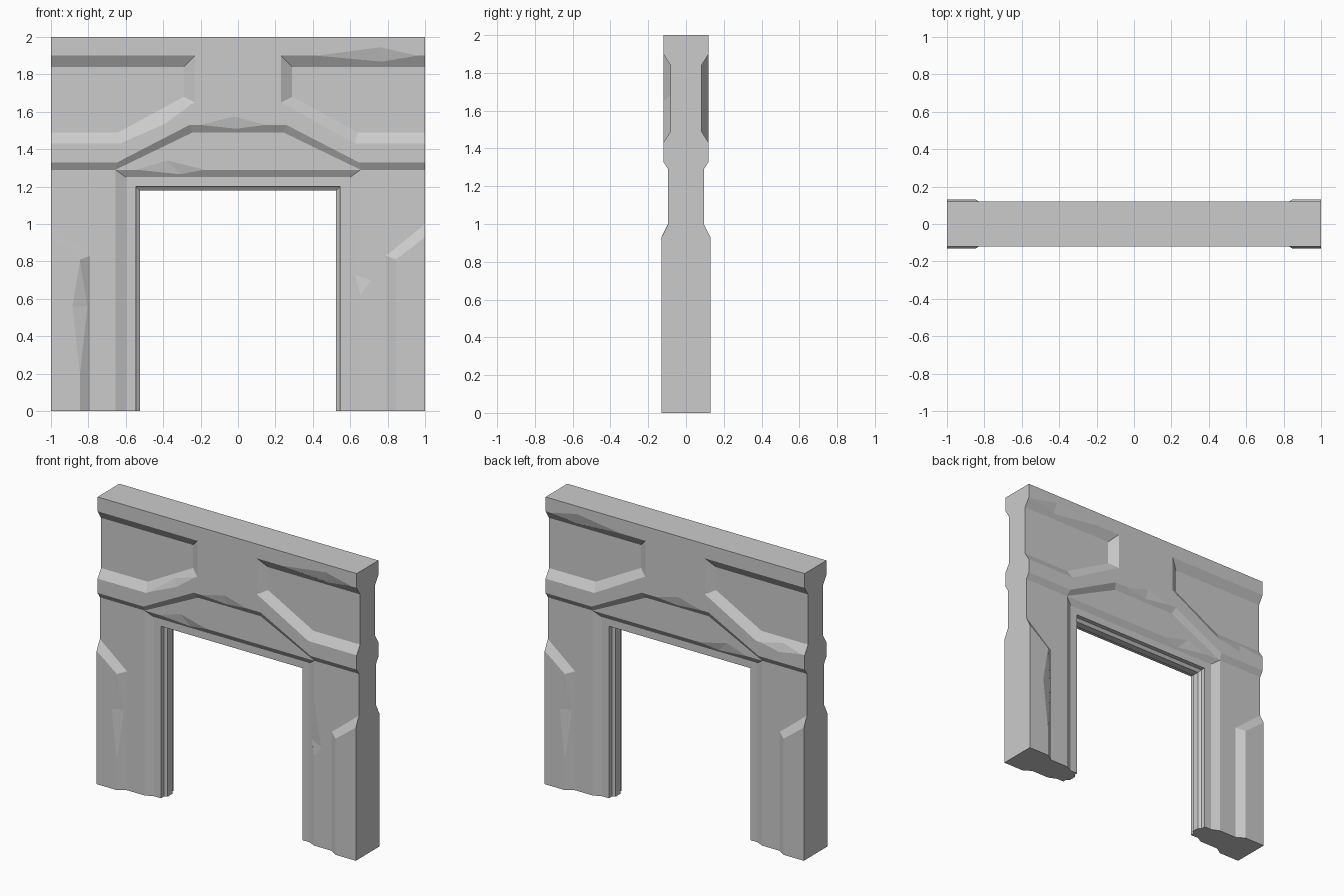
import bpy, bmesh

if "Cube" in bpy.data.objects:
    bpy.data.objects.remove(bpy.data.objects["Cube"])

def new_object(name, bm):
    bmesh.ops.recalc_face_normals(bm, faces=bm.faces)
    me = bpy.data.meshes.new(name)
    bm.to_mesh(me)
    bm.free()
    ob = bpy.data.objects.new(name, me)
    bpy.context.collection.objects.link(ob)
    return ob

def loft(name, rings, sx=1, sy=1):
    """Solid through (y, [(x, z), ...]) outlines of equal length."""
    bm = bmesh.new()
    rows = [[bm.verts.new((x * sx, y * sy, z)) for x, z in pts] for y, pts in rings]
    for a, b in zip(rows, rows[1:]):
        for i in range(len(a)):
            j = (i + 1) % len(a)
            bm.faces.new((a[i], a[j], b[j], b[i]))
    bm.faces.new(rows[0])
    bm.faces.new(rows[-1])
    return new_object(name, bm)

def both_sides(half_rings):
    """Rings given from the centre outward, repeated for front and back."""
    return [(-y, p) for y, p in reversed(half_rings)] + half_rings

def sym(half):
    return half + [(-x, z) for x, z in reversed(half)]

def portal(x, z, top=1.6):
    return sym([(x, z), (x, -0.1), (1.1, -0.1), (1.1, top)])

def combine(target, other, op):
    m = target.modifiers.new(op, 'BOOLEAN')
    m.operation, m.solver, m.object = op, 'EXACT', other
    bpy.context.view_layer.objects.active = target
    bpy.ops.object.modifier_apply(modifier=m.name)
    bpy.data.objects.remove(other)

# Door frame with its thin inner stop
gate = loft("stone_gateway", both_sides([
    (0.025, portal(0.525, 1.18)), (0.04, portal(0.545, 1.2)), (0.07, portal(0.545, 1.2))]))

# Jambs and lintel, chamfered down to the frame
jambs = loft("jambs", both_sides([(0.07, portal(0.6, 1.25)), (0.095, portal(0.655, 1.29))]))
combine(gate, jambs, 'UNION')

# Header with angled lower edge
low = sym([(1.1, 2.1), (1.1, 1.29), (0.655, 1.29), (0.242, 1.49)])
high = sym([(1.1, 2.1), (1.1, 1.33), (0.645, 1.33), (0.258, 1.53)])
combine(gate, loft("header", both_sides([(0.095, low), (0.12, high)])), 'UNION')

# Plinth blocks at the outer feet
foot_low = [(0.79, -0.1), (0.79, 0.83), (1.1, 1.08), (1.1, -0.1)]
foot_high = [(0.845, -0.1), (0.845, 0.81), (1.1, 1.007), (1.1, -0.1)]
for sx in (1, -1):
    foot = loft("plinth_block", both_sides([(0.095, foot_low), (0.13, foot_high)]), sx)
    combine(gate, foot, 'UNION')

# Recessed header panels
rim = [(1.1, 1.9), (0.23, 1.9), (0.23, 1.65), (0.625, 1.43), (1.1, 1.43)]
bed = [(1.1, 1.84), (0.29, 1.84), (0.29, 1.68), (0.64, 1.49), (1.1, 1.49)]
for sx in (1, -1):
    for sy in (1, -1):
        pocket = loft("panel_cutter", [(0.082, bed), (0.12, rim), (0.2, rim)], sx, sy)
        combine(gate, pocket, 'DIFFERENCE')

# Trim flush at ends, top and floor
bm = bmesh.new()
bmesh.ops.create_cube(bm, size=2)
for v in bm.verts:
    v.co.z += 1
combine(gate, new_object("trim_box", bm), 'INTERSECT')

# Chipped edges: two ends on the edge, one point on each face, one point outside
def chip(pts, sx=1, sy=1):
    bm = bmesh.new()
    for x, y, z in pts:
        bm.verts.new((x * sx, y * sy, z))
    bmesh.ops.convex_hull(bm, input=bm.verts)
    combine(gate, new_object("chip_cutter", bm), 'DIFFERENCE')

top_chip = [(.42, -.12, 1.9), (.96, -.12, 1.9), (.76, -.12, 1.945), (.77, -.099, 1.868), (.76, -.16, 1.87)]
peak_chip = [(-.2, -.12, 1.53), (.15, -.12, 1.53), (-.02, -.12, 1.575), (-.01, -.107, 1.509), (-.02, -.16, 1.5)]
lintel_chip = [(-.54, -.095, 1.29), (-.18, -.095, 1.29), (-.38, -.095, 1.34), (-.31, -.08, 1.266), (-.35, -.13, 1.26)]
foot_chip = [(-.845, -.13, .2), (-.845, -.13, .8), (-.885, -.13, .56), (-.805, -.104, .56), (-.81, -.17, .5)]
jamb_chip = [(.655, -.095, .62), (.655, -.095, 1.0), (.71, -.095, .7), (.625, -.081, .73), (.63, -.13, .75)]
sill_front = [(-.25, -.12, 1.639), (-.6, -.12, 1.444), (-.39, -.12, 1.535), (-.42, -.098, 1.58), (-.43, -.16, 1.57)]
sill_back = [(-.66, -.12, 1.43), (-.97, -.12, 1.43), (-.8, -.12, 1.40), (-.82, -.1, 1.462), (-.8, -.16, 1.46)]
for pts in (top_chip, peak_chip, lintel_chip):
    chip(pts)
    chip(pts, 1, -1)
chip(foot_chip)
chip(foot_chip, -1, -1)
chip(jamb_chip)
chip(sill_front)
chip(sill_back, 1, -1)
